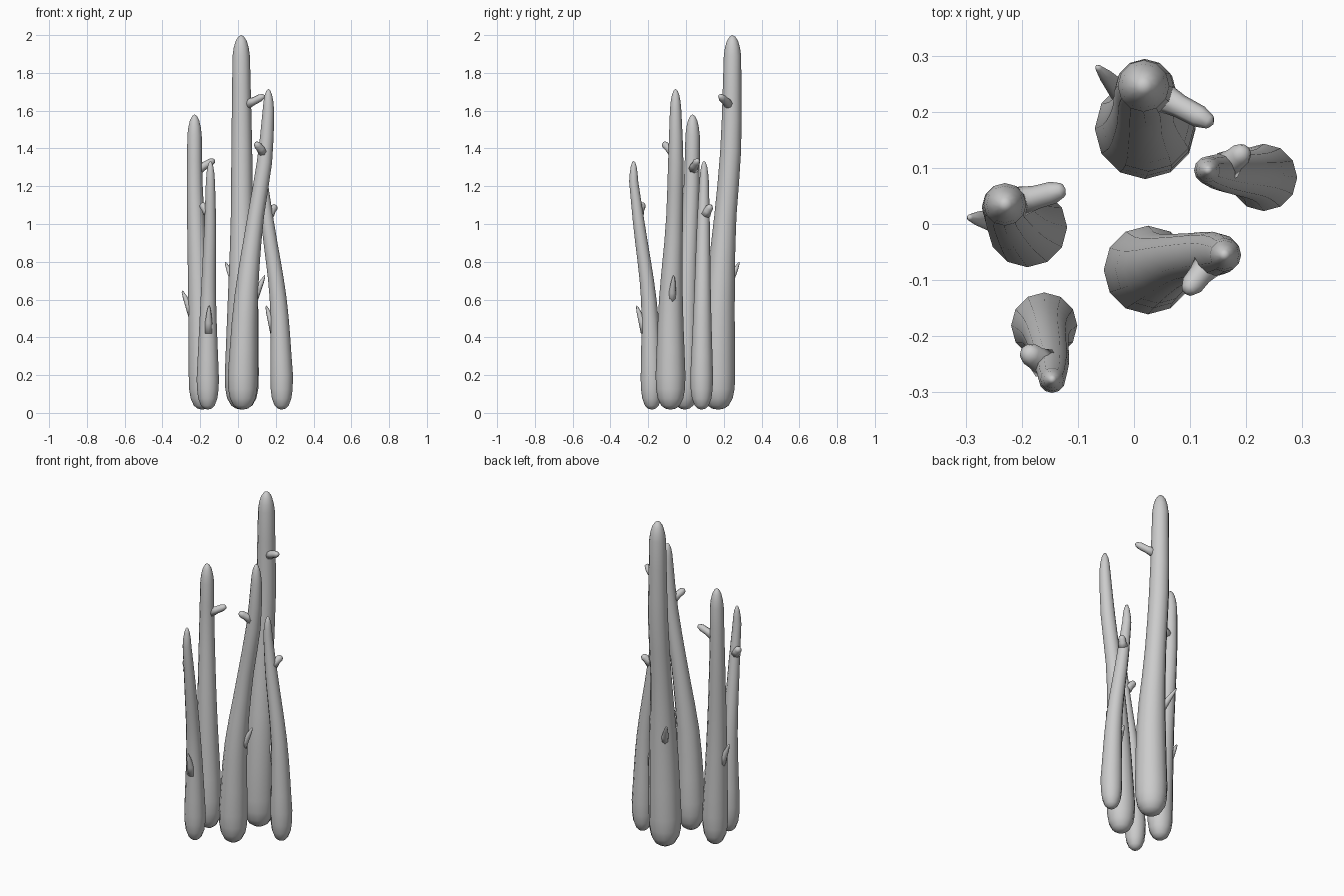
import bpy, bmesh, math
from mathutils import Vector

if "Cube" in bpy.data.objects:
    bpy.data.objects.remove(bpy.data.objects["Cube"])

FLOOR, CAP = 0.017, 0.11   # foot height, length of the rounded tip


def tube(name, centres, radii, axis, sides):
    """Closed smooth tube; first and last centres are the poles."""
    bm = bmesh.new()
    q = axis.to_track_quat('Z', 'Y')
    rings = []
    for c, r in zip(centres[1:-1], radii):
        angles = [2 * math.pi * i / sides for i in range(sides)]
        rings.append([bm.verts.new(c + q @ Vector((r * math.cos(a), r * math.sin(a), 0))) for a in angles])
    start, end = bm.verts.new(centres[0]), bm.verts.new(centres[-1])
    for i in range(sides):
        j = (i + 1) % sides
        for lo, hi in zip(rings, rings[1:]):
            bm.faces.new((lo[i], lo[j], hi[j], hi[i]))
        bm.faces.new((start, rings[0][j], rings[0][i]))
        bm.faces.new((end, rings[-1][i], rings[-1][j]))
    bmesh.ops.recalc_face_normals(bm, faces=bm.faces)
    for f in bm.faces:
        f.smooth = True
    me = bpy.data.meshes.new(name)
    bm.to_mesh(me)
    bm.free()
    bpy.context.collection.objects.link(bpy.data.objects.new(name, me))


def sample(knots, z):
    """Smooth curve through (x, y, z, radius) knots, evaluated at height z."""
    ks = [Vector(k) for k in knots]
    z = min(max(z, ks[0].z), ks[-1].z)
    n = len(ks)
    i = max(k for k in range(n - 1) if ks[k].z <= z)

    def slope(k):
        a, b = ks[max(k - 1, 0)], ks[min(k + 1, n - 1)]
        return (b - a) / (b.z - a.z)
    a, b = ks[i], ks[i + 1]
    h = b.z - a.z
    t = (z - a.z) / h
    p = (a * (2 * t**3 - 3 * t**2 + 1) + b * (3 * t**2 - 2 * t**3)
         + slope(i) * h * (t**3 - 2 * t**2 + t) + slope(i + 1) * h * (t**3 - t**2))
    return Vector((p.x, p.y, z)), p.w


def stalk(name, knots):
    foot, r = sample(knots, 0)
    top, R = sample(knots, 9)
    centres, radii = [Vector((foot.x, foot.y, FLOOR))], []
    # rounded foot
    for dz, k in ((.006, .35), (.022, .62), (.06, .86), (.11, .97)):
        centres.append(Vector((foot.x, foot.y, FLOOR + dz)))
        radii.append(r * k)
    # shaft
    steps = 10
    for i in range(steps + 1):
        c, rad = sample(knots, foot.z + (top.z - foot.z) * i / steps)
        centres.append(c)
        radii.append(rad)
    # rounded tip
    for t, k in ((.4, .86), (.72, .64), (.93, .32)):
        centres.append(top + Vector((0, 0, CAP * t)))
        radii.append(R * k)
    centres.append(top + Vector((0, 0, CAP)))
    tube(name, centres, radii, Vector((0, 0, 1)), 12)


def twig(name, knots, tip, drop, profile):
    """Twig growing out of its stalk a little below the tip height."""
    tip = Vector(tip)
    base, r = sample(knots, tip.z - drop)
    out = tip - base
    out.z = 0
    base += out.normalized() * r * 0.5
    centres = [base] + [base.lerp(tip, t) for t, _ in profile] + [tip]
    tube(name, centres, [w for _, w in profile], tip - base, 8)


BLUNT = ((.05, .028), (.4, .021), (.75, .02), (.93, .013))
THORN = ((.05, .026), (.4, .019), (.75, .012), (.93, .006))

# Each stalk: knots (x, y, z, radius), upper twig tip, lower thorn tip
stalks = {
    "tall_back": ([(.02, .17, .2, .09), (.026, .178, .6, .08), (.021, .205, 1, .06),
                   (.02, .237, 1.4, .055), (.017, .246, 1.89, .046)],
                  (.142, .178, 1.68), (-.068, .283, .8)),
    "centre": ([(.025, -.082, .2, .079), (.042, -.08, .6, .063), (.088, -.062, 1, .045),
                (.143, -.054, 1.35, .04), (.161, -.055, 1.605, .03)],
               (.093, -.122, 1.43), (.143, -.065, .73)),
    "left": ([(-.19, -.006, .2, .071), (-.21, .006, .7, .055), (-.229, .03, 1.2, .042),
              (-.23, .035, 1.47, .038)],
             (-.122, .062, 1.34), (-.297, .012, .65)),
    "front_left": ([(-.16, -.181, .18, .059), (-.157, -.197, .6, .041), (-.147, -.249, 1, .031),
                    (-.146, -.277, 1.225, .024)],
                   (-.195, -.226, 1.11), (-.153, -.262, .57)),
    "right": ([(.231, .083, .2, .06), (.213, .087, .6, .045), (.158, .092, 1, .034),
               (.132, .096, 1.225, .025)],
              (.2, .132, 1.1), (.148, .092, .57)),
}
for name, (knots, upper, lower) in stalks.items():
    stalk(name + "_stalk", knots)
    twig(name + "_upper_twig", knots, upper, .05, BLUNT)
    twig(name + "_lower_thorn", knots, lower, .15, THORN)
